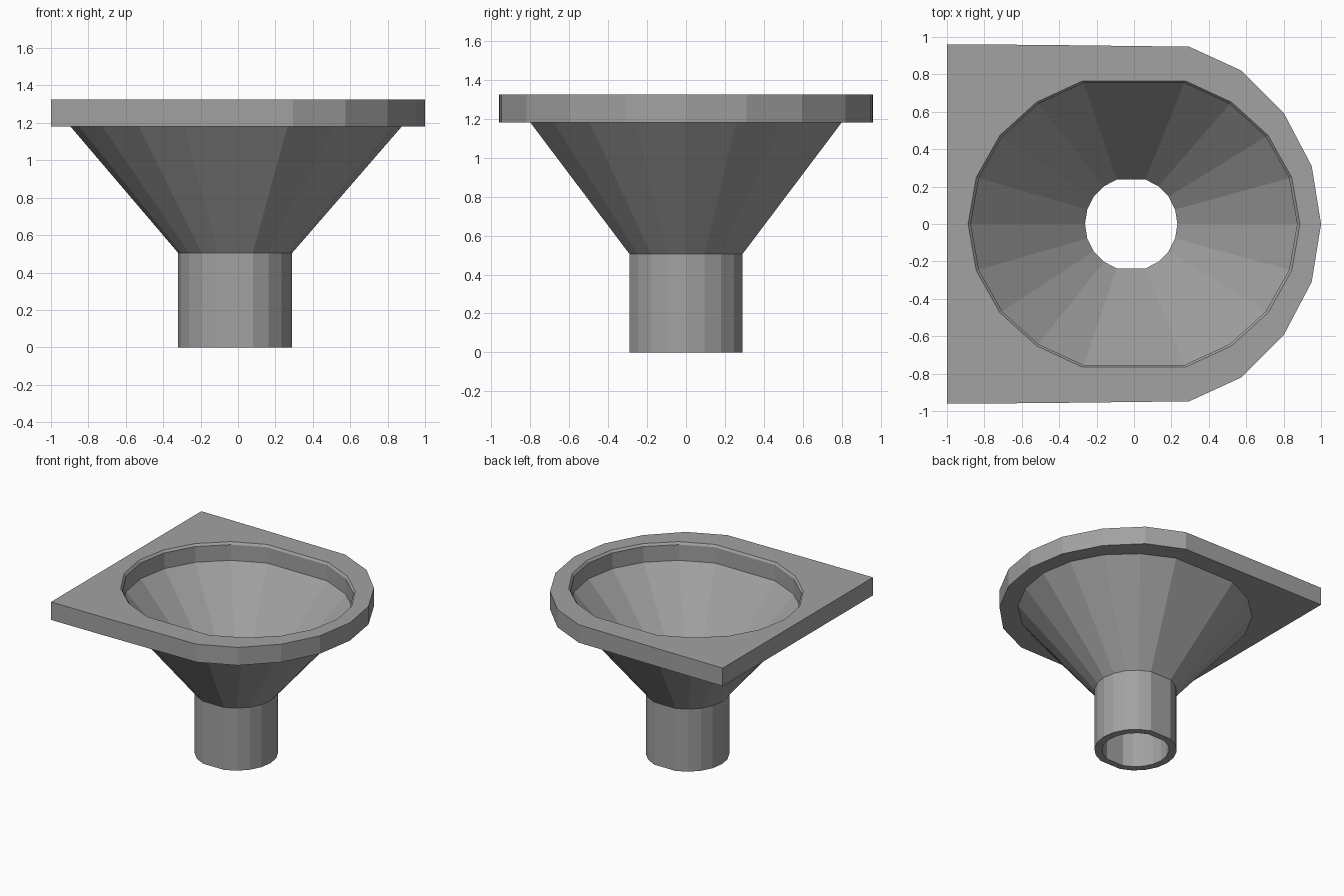
import bpy, bmesh, math

if "Cube" in bpy.data.objects:
    bpy.data.objects.remove(bpy.data.objects["Cube"], do_unlink=True)

grey = bpy.data.materials.new("plain_grey")
grey.use_nodes = True
colour = (0.36, 0.36, 0.36, 1)
grey.diffuse_color = colour
grey.node_tree.nodes["Principled BSDF"].inputs["Base Color"].default_value = colour

TOP, UNDER, NECK = 1.325, 1.18, 0.505


def oval(cx, rx, ry, z):
    """Twenty-sided ring with the front and back corners left out, giving flat sides."""
    return [(cx + rx * math.cos(math.radians(a)), ry * math.sin(math.radians(a)), z)
            for a in range(0, 360, 18) if a not in (90, 270)]


def add_ring(bm, points):
    return [bm.verts.new(p) for p in points]


def bridge(bm, a, b):
    n = len(a)
    for i in range(n):
        j = (i + 1) % n
        bm.faces.new((a[i], a[j], b[j], b[i]))


def cap(bm, a, b):
    """Fill the flat area between two loops that have different point counts."""
    edges = []
    for loop in (a, b):
        for i, v in enumerate(loop):
            w = loop[(i + 1) % len(loop)]
            edges.append(bm.edges.get((v, w)) or bm.edges.new((v, w)))
    bmesh.ops.triangle_fill(bm, edges=edges, use_beauty=True)


def finish(bm, name):
    bmesh.ops.recalc_face_normals(bm, faces=bm.faces[:])
    mesh = bpy.data.meshes.new(name)
    bm.to_mesh(mesh)
    bm.free()
    mesh.materials.append(grey)
    obj = bpy.data.objects.new(name, mesh)
    bpy.context.scene.collection.objects.link(obj)


def hollow_body(name, profiles):
    """Closed hollow body swept through a loop of rings."""
    bm = bmesh.new()
    rings = [add_ring(bm, oval(*p)) for p in profiles]
    for i, ring in enumerate(rings):
        bridge(bm, ring, rings[(i + 1) % len(rings)])
    finish(bm, name)


# Spout tube
outer, inner = (-0.015, 0.305, 0.305), (-0.015, 0.247, 0.25)
hollow_body("spout", [(*outer, 0), (*outer, NECK), (*inner, NECK), (*inner, 0)])

# Conical bowl
hollow_body("cone", [(*outer, NECK), (-0.01, 0.885, 0.84, UNDER),
                     (0, 0.872, 0.793, UNDER), (*inner, NECK)])

# Rim plate: rounded at the left, square at the right, with a chamfered opening
half = [(0.95, 0.31), (0.80, 0.595), (0.575, 0.82), (0.295, 0.948), (-0.54, 0.958), (-1, 0.96)]
outline = [(1, 0)] + half + [(x, -y) for x, y in reversed(half)]
bm = bmesh.new()
upper = add_ring(bm, [(x, y, TOP) for x, y in outline])
lower = add_ring(bm, [(x, y, UNDER) for x, y in outline])
mouth = add_ring(bm, oval(0, 0.887, 0.805, TOP))
lip = add_ring(bm, oval(0, 0.872, 0.793, TOP - 0.018))
base = add_ring(bm, oval(0, 0.872, 0.793, UNDER))
bridge(bm, upper, lower)
bridge(bm, mouth, lip)
bridge(bm, lip, base)
cap(bm, upper, mouth)
cap(bm, lower, base)
finish(bm, "rim_plate")
